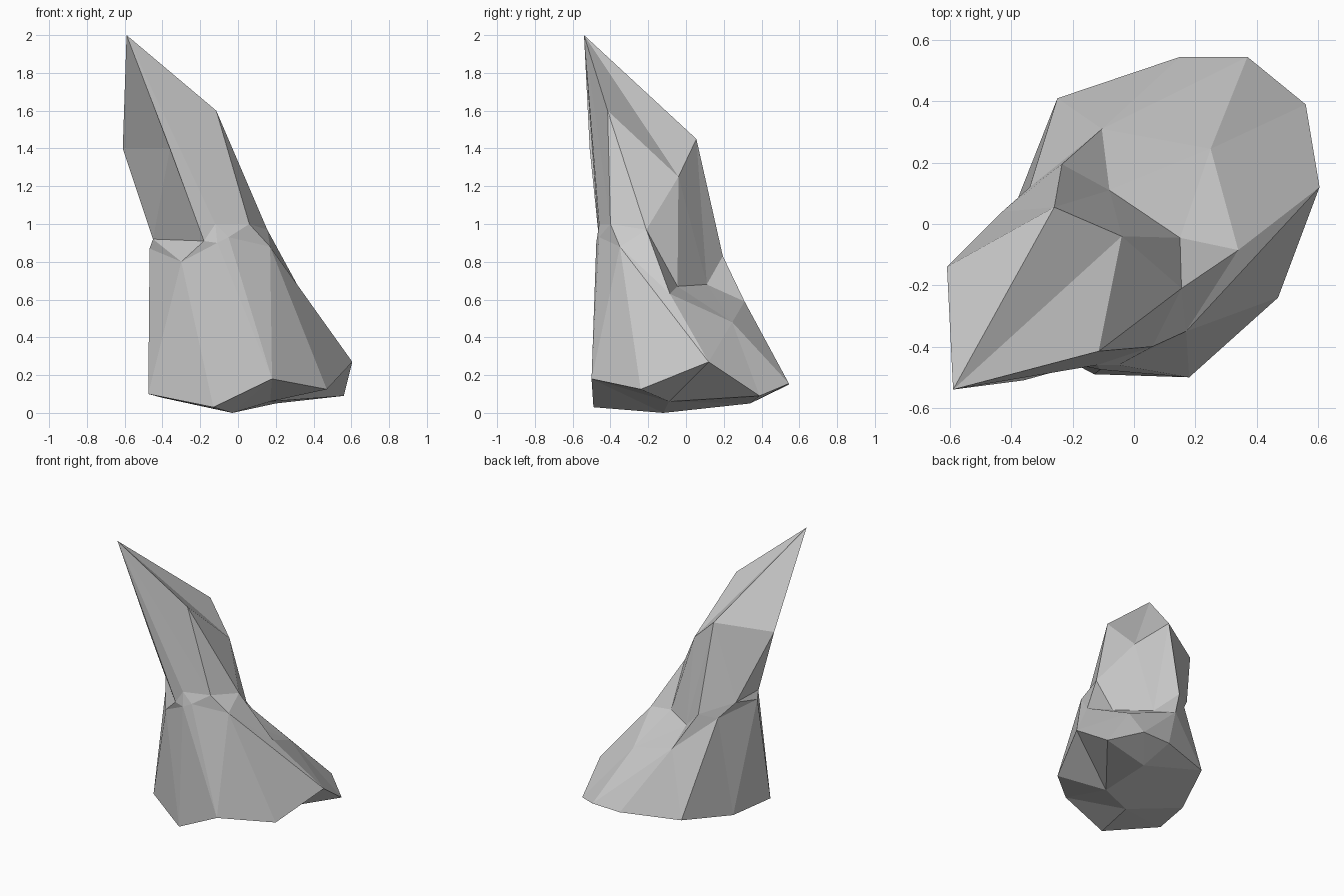
import bpy
import bmesh

if "Cube" in bpy.data.objects:
    bpy.data.objects.remove(bpy.data.objects["Cube"])

# Cross-section loops, each running counter-clockwise seen from above
crown = [(-.59, -.54, 2.0), (-.115, -.415, 1.6), (-.04, -.04, 1.25),
         (-.26, .055, 1.45), (-.61, -.14, 1.4), (-.36, -.51, 1.4)]
waist = [(-.18, -.46, .91), (-.12, -.46, 1.0), (.06, -.40, 1.0),
         (.155, -.21, .97), (.15, -.045, .67), (-.08, .11, .68),
         (-.235, .195, .83), (-.43, .04, .91), (-.45, -.19, .92)]
skirt = [(-.11, -.475, .90), (-.05, -.46, .93), (.17, -.35, .88),
         (.34, -.085, .63), (.25, .245, .48), (-.105, .31, .59),
         (-.34, .12, .80), (-.468, -.15, .87), (-.30, -.40, .80)]
base = [(-.13, -.49, .03), (.18, -.50, .18), (.47, -.24, .125),
        (.605, .12, .27), (.56, .39, .09), (.37, .545, .155),
        (.15, .545, .15), (-.25, .41, .147), (-.40, .03, .08),
        (-.475, -.29, .10)]
underside = [(-.03, -.12, 0), (.17, -.09, .06), (.2, .34, .05)]

bm = bmesh.new()


def ring(points):
    return [bm.verts.new(p) for p in points]


def stitch(a, b, steps):
    """Triangle band between loops: u advances the upper loop, l the lower."""
    i = j = 0
    for s in steps:
        p, q = a[i % len(a)], b[j % len(b)]
        if s == "u":
            i += 1
            bm.faces.new((p, q, a[i % len(a)]))
        else:
            j += 1
            bm.faces.new((p, q, b[j % len(b)]))


crown, waist, skirt, base, underside = map(
    ring, (crown, waist, skirt, base, underside))

# Slanted top, fanned from the peak
for k in range(1, 5):
    bm.faces.new((crown[0], crown[k], crown[k + 1]))

# Spire sides, creased waist, flared skirt and shallow underside
stitch(crown, waist, "llulullullululu")
stitch(waist, skirt, "ul" * 9)
stitch(skirt, base, "luulluullullulululu")
stitch(base, underside, "uluuuluuuluuu")
bm.faces.new(underside)

bmesh.ops.recalc_face_normals(bm, faces=bm.faces)
mesh = bpy.data.meshes.new("rock_spire")
bm.to_mesh(mesh)
bm.free()
rock = bpy.data.objects.new("rock_spire", mesh)
bpy.context.collection.objects.link(rock)
